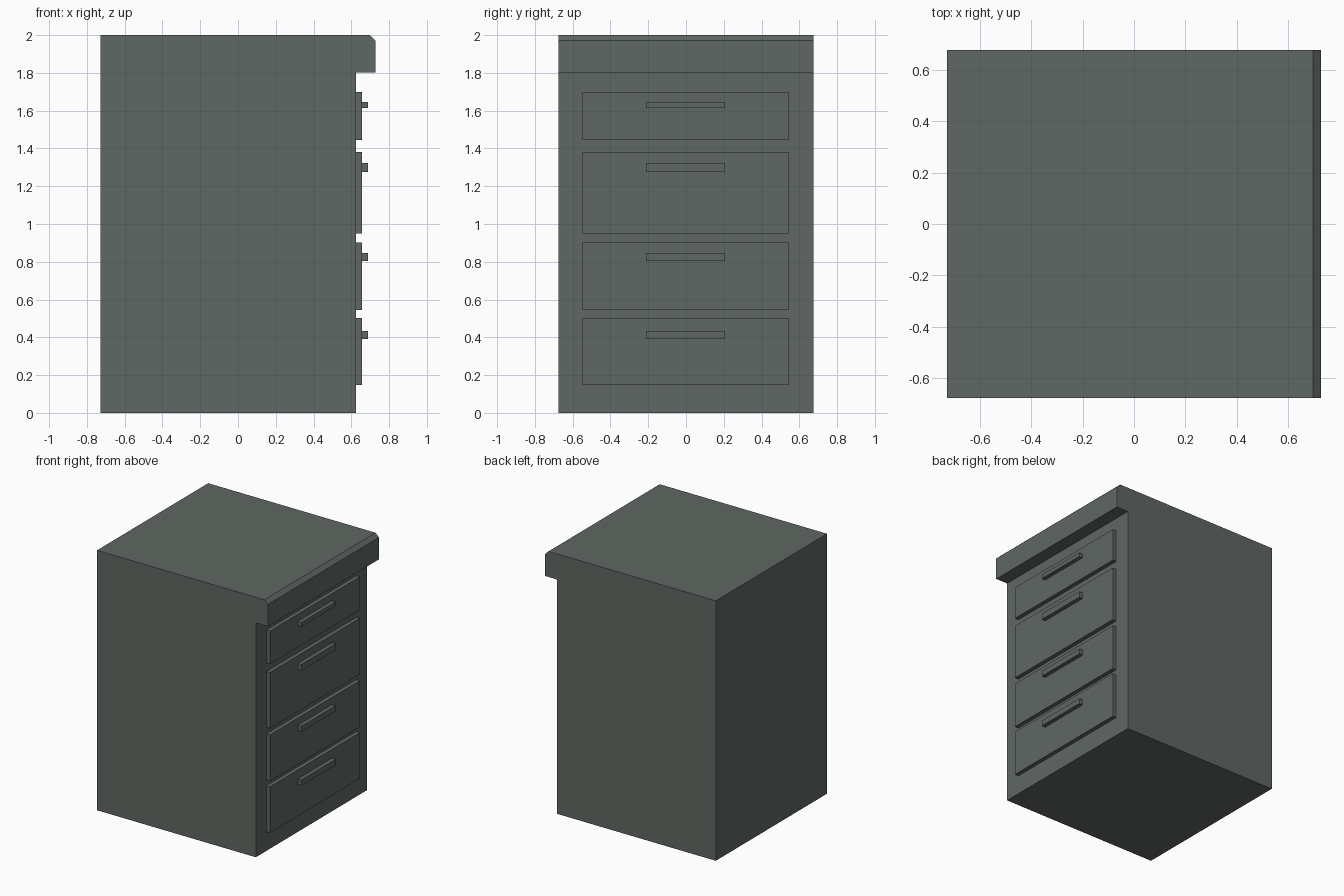
import bpy
import bmesh
from mathutils import Vector

cube = bpy.data.objects.get("Cube")
if cube:
    bpy.data.objects.remove(cube, do_unlink=True)

# One grey-green paint for everything
paint = bpy.data.materials.new("grey_green_paint")
paint.use_nodes = True
colour = (0.115, 0.137, 0.126, 1.0)
paint.diffuse_color = colour
paint.node_tree.nodes["Principled BSDF"].inputs["Base Color"].default_value = colour


def prism(name, profile, y0, y1):
    """Extrude an x-z profile along y into a closed flat-faced solid."""
    bm = bmesh.new()
    face = bm.faces.new([bm.verts.new((x, y0, z)) for x, z in profile])
    out = bmesh.ops.extrude_face_region(bm, geom=[face])
    moved = [v for v in out["geom"] if isinstance(v, bmesh.types.BMVert)]
    bmesh.ops.translate(bm, verts=moved, vec=Vector((0, y1 - y0, 0)))
    bmesh.ops.recalc_face_normals(bm, faces=bm.faces)
    mesh = bpy.data.meshes.new(name)
    bm.to_mesh(mesh)
    bm.free()
    mesh.materials.append(paint)
    obj = bpy.data.objects.new(name, mesh)
    bpy.context.collection.objects.link(obj)
    return obj


def box(name, x0, x1, y0, y1, z0, z1):
    return prism(name, [(x0, z0), (x1, z0), (x1, z1), (x0, z1)], y0, y1)


BACK, FACE, LIP = -0.727, 0.625, 0.727
SIDE = 0.676

# Cabinet body with an overhanging, chamfered top lip on the drawer side
prism("cabinet_body",
      [(BACK, 0), (FACE, 0), (FACE, 1.803), (LIP, 1.803),
       (LIP, 1.972), (0.697, 2), (BACK, 2)], -SIDE, SIDE)

# Drawer fronts and bar handles, bottom to top: drawer z range, handle z range
drawers = [
    ("bottom", 0.148, 0.502, 0.391, 0.434),
    ("lower", 0.545, 0.901, 0.804, 0.847),
    ("upper", 0.951, 1.381, 1.275, 1.323),
    ("top", 1.445, 1.700, 1.614, 1.646),
]
for label, z0, z1, h0, h1 in drawers:
    box(label + "_drawer", FACE - 0.005, 0.657, -0.549, 0.546, z0, z1)
    box(label + "_handle", 0.652, 0.688, -0.211, 0.207, h0, h1)
